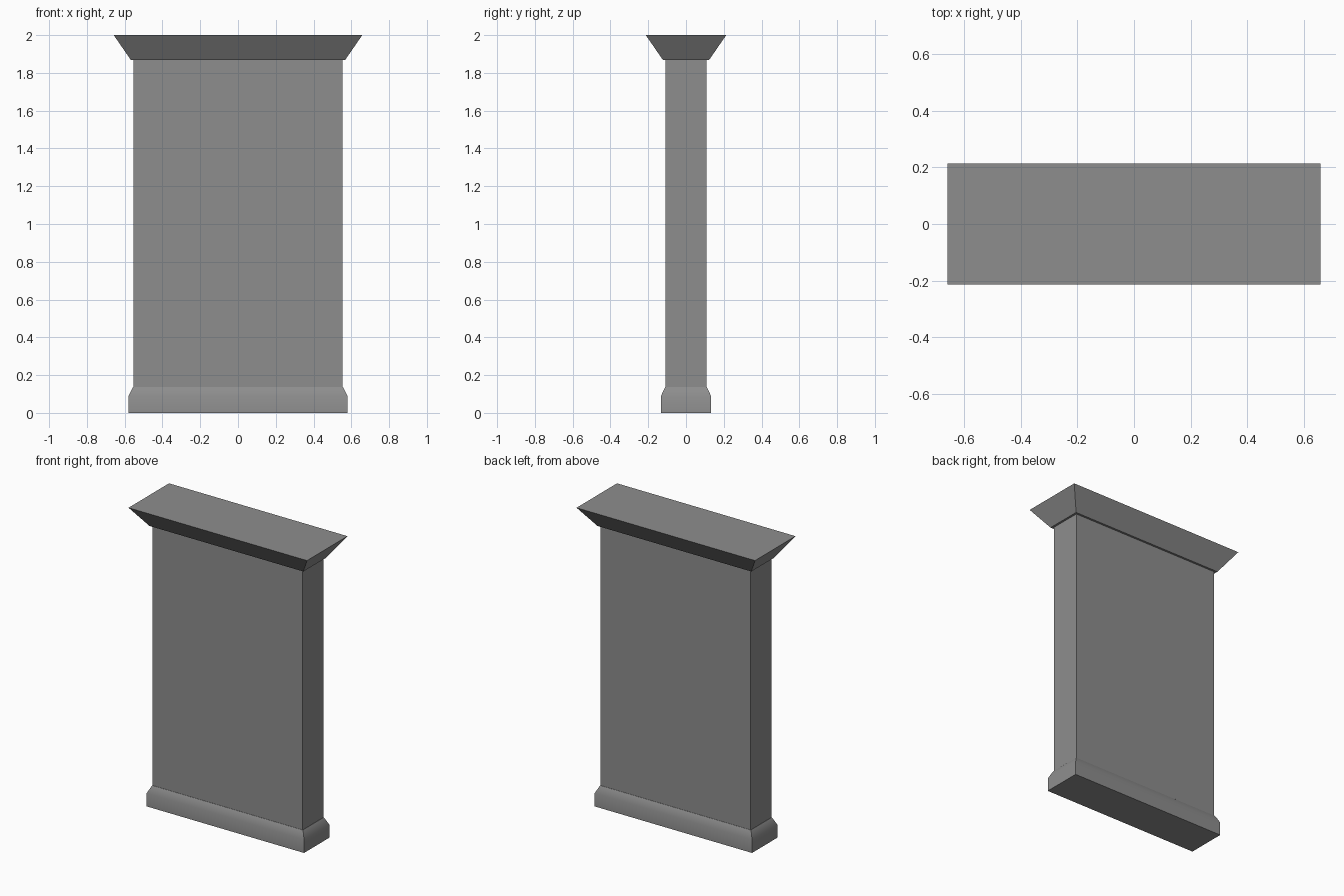
import bpy
import bmesh
from math import radians

cube = bpy.data.objects.get("Cube")
if cube:
    bpy.data.objects.remove(cube, do_unlink=True)

stone = bpy.data.materials.new("grey stone")
stone.use_nodes = True
colour = (0.27, 0.27, 0.27, 1)
stone.diffuse_color = colour
stone.node_tree.nodes["Principled BSDF"].inputs["Base Color"].default_value = colour


def stacked_block(name, rings, smooth=False):
    """Closed block through rectangular rings of (half width, half depth, height)."""
    bm = bmesh.new()
    loops = [[bm.verts.new((sx * w, sy * d, z))
              for sx, sy in ((-1, -1), (1, -1), (1, 1), (-1, 1))]
             for w, d, z in rings]
    bm.faces.new(loops[0][::-1])
    bm.faces.new(loops[-1])
    for low, high in zip(loops, loops[1:]):
        for i in range(4):
            j = (i + 1) % 4
            bm.faces.new((low[i], low[j], high[j], high[i]))
    mesh = bpy.data.meshes.new(name)
    bm.to_mesh(mesh)
    bm.free()
    mesh.materials.append(stone)
    obj = bpy.data.objects.new(name, mesh)
    bpy.context.collection.objects.link(obj)
    if smooth:
        bpy.ops.object.select_all(action="DESELECT")
        obj.select_set(True)
        bpy.context.view_layer.objects.active = obj
        bpy.ops.object.shade_smooth_by_angle(angle=radians(35))
    return obj


# Plinth with a softly sloped shoulder
stacked_block("plinth", [(0.58, 0.133, 0), (0.58, 0.133, 0.088),
                         (0.56, 0.114, 0.13), (0.555, 0.11, 0.137)], smooth=True)

# Plain rectangular shaft
stacked_block("shaft", [(0.553, 0.108, 0.137), (0.553, 0.108, 1.87)])

# Flared cornice, slightly overhanging the shaft at its foot
stacked_block("cornice", [(0.567, 0.122, 1.868), (0.658, 0.213, 2)])
